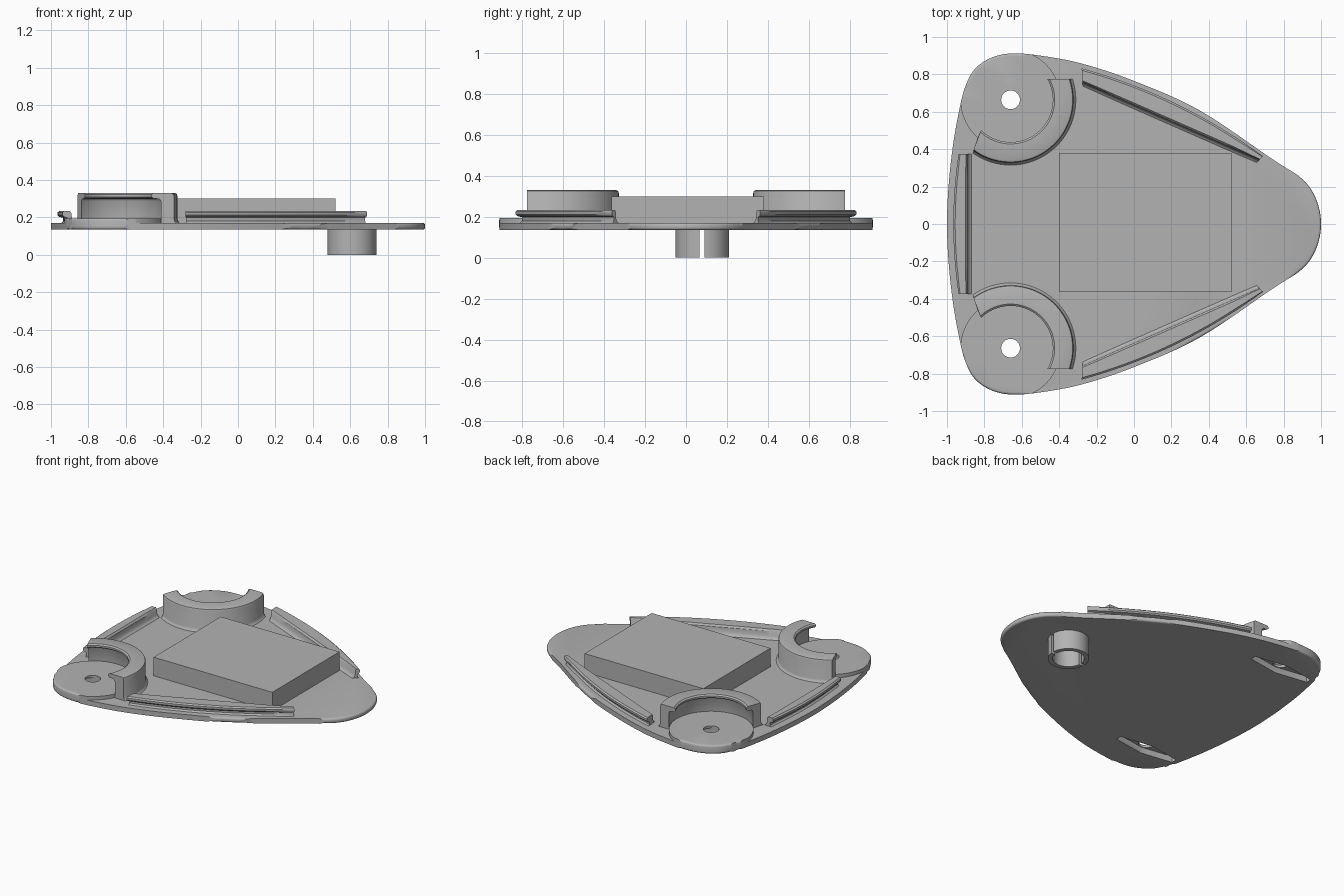
import bpy, bmesh, math
from mathutils import Vector

if "Cube" in bpy.data.objects:
    bpy.data.objects.remove(bpy.data.objects["Cube"], do_unlink=True)

grey = bpy.data.materials.new("plain_grey")
grey.use_nodes = True
COLOR = (0.45, 0.45, 0.45, 1)
grey.diffuse_color = COLOR
grey.node_tree.nodes["Principled BSDF"].inputs["Base Color"].default_value = COLOR

BOTTOM, TOP, PAD_TOP = 0.135, 0.17, 0.195
BOSS = Vector((-0.66, 0.664))


def make_object(name, bm):
    bmesh.ops.recalc_face_normals(bm, faces=bm.faces)
    mesh = bpy.data.meshes.new(name)
    bm.to_mesh(mesh)
    bm.free()
    mesh.materials.append(grey)
    ob = bpy.data.objects.new(name, mesh)
    bpy.context.collection.objects.link(ob)
    return ob


def prism(name, outline, z0, z1, bevel=0):
    """Upright prism, optionally with rounded rims."""
    bm = bmesh.new()
    face = bm.faces.new([bm.verts.new((x, y, z0)) for x, y in outline])
    up = bmesh.ops.extrude_face_region(bm, geom=[face])["geom"]
    for v in up:
        if isinstance(v, bmesh.types.BMVert):
            v.co.z = z1
    if bevel:
        rims = [e for e in bm.edges if abs(e.verts[0].co.z - e.verts[1].co.z) < 1e-6]
        bmesh.ops.bevel(bm, geom=rims, offset=bevel, segments=3, profile=0.5, affect="EDGES")
    return make_object(name, bm)


def circle(center, radius, n=64):
    return [(center[0] + radius * math.cos(2 * math.pi * i / n),
             center[1] + radius * math.sin(2 * math.pi * i / n)) for i in range(n)]


def rectangle(x0, x1, y0, y1):
    return [(x0, y0), (x1, y0), (x1, y1), (x0, y1)]


def smooth_loop(points, steps=6):
    """Closed Catmull-Rom curve through the points."""
    pts = [Vector(p) for p in points]
    out = []
    for i in range(len(pts)):
        a, b, c, d = (pts[(i + k) % len(pts)] for k in (-1, 0, 1, 2))
        for s in range(steps):
            t = s / steps
            out.append(0.5 * (2 * b + (c - a) * t + (2 * a - 5 * b + 4 * c - d) * t * t
                              + (3 * b - a - 3 * c + d) * t ** 3))
    return out


def boolean(ob, cutter, operation):
    cutter.hide_render = True
    mod = ob.modifiers.new("cut", "BOOLEAN")
    mod.operation, mod.object, mod.solver = operation, cutter, "EXACT"
    bpy.context.view_layer.objects.active = ob
    bpy.ops.object.modifier_apply(modifier=mod.name)
    bpy.data.objects.remove(cutter, do_unlink=True)


def loft(name, sections):
    """Skin a row of closed cross-sections and cap both ends."""
    bm = bmesh.new()
    rows = [[bm.verts.new(p) for p in sec] for sec in sections]
    n = len(rows[0])
    for a, b in zip(rows, rows[1:]):
        for i in range(n):
            j = (i + 1) % n
            bm.faces.new((a[i], a[j], b[j], b[i]))
    bm.faces.new(rows[0])
    bm.faces.new(rows[-1])
    return make_object(name, bm)


def rail(name, stations):
    """Ridge with a filleted inner foot and an undercut outer lip."""
    sections = []
    for inner, outer in stations:
        i, o = Vector(inner), Vector(outer)
        d = (o - i).normalized()
        k = min(1, (o - i).length / 0.06)
        profile = [(i, -0.03, 0.165), (i, -0.012, 0.174), (i, -0.002, 0.19), (i, 0, 0.222),
                   (i, 0.01 * k, 0.234), (o, -0.01 * k, 0.234), (o, 0, 0.226), (o, 0, 0.212),
                   (o, -0.008 * k, 0.203), (o, -0.03 * k, 0.198), (o, -0.03 * k, 0.18),
                   (o, -0.015 * k, 0.165)]
        sections.append([(*(p + d * off), z) for p, off, z in profile])
    return loft(name, sections)


# Rounded triangular base plate
half = [(1, 0), (0.975, 0.13), (0.9, 0.24), (0.735, 0.35), (0.35, 0.608), (0, 0.765),
        (-0.28, 0.858), (-0.5, 0.9), (-0.65, 0.912), (-0.76, 0.89), (-0.85, 0.83),
        (-0.9, 0.74), (-0.93, 0.63), (-0.965, 0.44), (-0.99, 0.22), (-1, 0)]
outline = smooth_loop(half + [(x, -y) for x, y in half[-2:0:-1]])
plate = prism("base_plate", outline, BOTTOM, TOP, 0.012)

for side, label in ((1, "back"), (-1, "front")):
    center = (BOSS.x, BOSS.y * side)

    # Raised round pad trimmed to the plate edge
    pad = prism(label + "_pad", circle(center, 0.268, 96), 0.15, PAD_TOP)
    boolean(pad, prism("trim", outline, BOTTOM, PAD_TOP, 0.012), "INTERSECT")

    # Shaft hole, and tapered two-armed recess on the underside
    arm = [(-0.23, -0.02), (0, -0.055), (0.23, -0.02), (0.23, 0.02), (0, 0.055), (-0.23, 0.02)]
    recess = [(center[0] + x, center[1] + y) for x, y in arm]
    for body in (plate, pad):
        boolean(body, prism("hole", circle(center, 0.05, 40), 0.1, 0.25), "DIFFERENCE")
        boolean(body, prism("recess", recess, 0.1, 0.178), "DIFFERENCE")

    # Curved holder wall with an inward lip
    profile = [(0.273, 0.165), (0.273, 0.285), (0.265, 0.298), (0.235, 0.302), (0.226, 0.31),
               (0.226, 0.322), (0.236, 0.33), (0.322, 0.33), (0.332, 0.326), (0.336, 0.315),
               (0.336, 0.19), (0.342, 0.176), (0.355, 0.165)]
    sections = []
    for k in range(49):
        ring = []
        for r, z in profile:
            start = math.asin(0.112 / r)
            end = math.radians(-134 + 8 * (r - 0.226) / 0.11)
            a = start + (end - start) * k / 48
            ring.append((center[0] + r * math.cos(a), side * (BOSS.y + r * math.sin(a)), z))
        sections.append(ring)
    loft(label + "_holder_wall", sections)

    # Long side rail: straight inside, bowed outside
    stations = []
    for k in range(25):
        t = k / 24
        inner = Vector((-0.275, 0.757)).lerp(Vector((0.67, 0.343)), t)
        outer = Vector((-0.28, 0.832)).lerp(Vector((0.69, 0.362)), t)
        outer += Vector((0.44, 0.9)) * 0.05 * 4 * t * (1 - t)
        stations.append(((inner.x, inner.y * side), (outer.x, outer.y * side)))
    rail(label + "_side_rail", stations)

# Short rail along the blunt edge
rail("end_rail", [((-0.89, y), (-0.966 + 0.2 * y * y, y))
                  for y in (-0.375 + 0.75 * k / 16 for k in range(17))])

# Plain block on the plate
prism("block", rectangle(-0.4, 0.52, -0.363, 0.38), 0.16, 0.3)

# Split tube below the plate
TUBE = (0.61, 0.08)
tube = prism("split_tube", circle(TUBE, 0.131), 0, 0.145)
boolean(tube, prism("bore", circle(TUBE, 0.1), -0.1, 0.136), "DIFFERENCE")
boolean(tube, prism("slit", rectangle(0.4, 0.8, 0.066, 0.09), -0.1, 0.136), "DIFFERENCE")

# Smooth curved surfaces, keep edges crisp
bpy.ops.object.select_all(action="DESELECT")
for ob in bpy.context.collection.objects:
    if ob.type == "MESH":
        ob.select_set(True)
        bpy.context.view_layer.objects.active = ob
bpy.ops.object.shade_smooth_by_angle(angle=math.radians(35))
